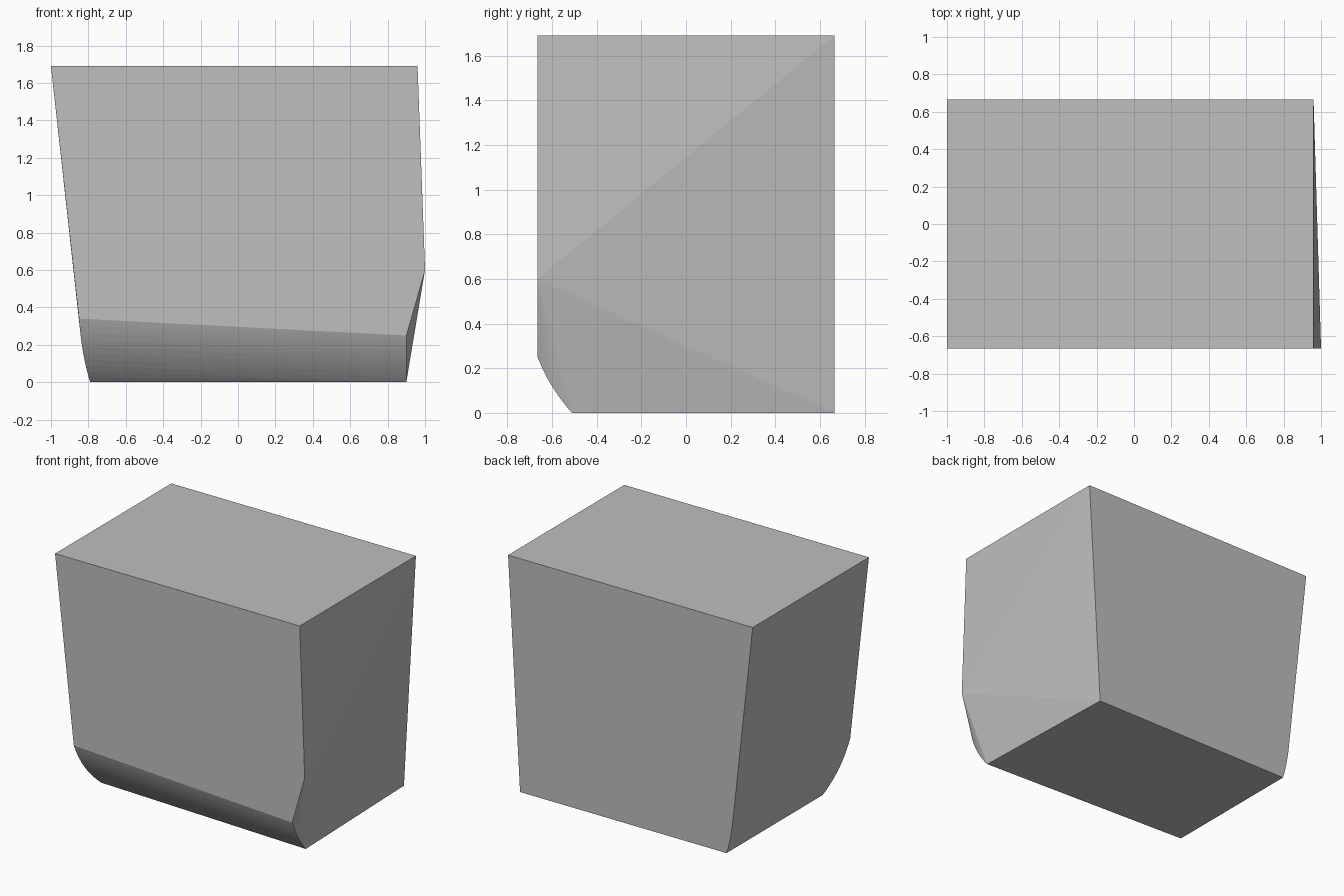
import bpy
import bmesh
from mathutils import Vector

cube = bpy.data.objects.get("Cube")
if cube:
    bpy.data.objects.remove(cube, do_unlink=True)

TOP = 1.69
FRONT, BACK = -0.665, 0.665
STEPS = 10


def arc(start, control, end):
    """Points along a quadratic curve."""
    a, b, c = Vector(start), Vector(control), Vector(end)
    params = [i / STEPS for i in range(STEPS + 1)]
    return [a * (1 - t) ** 2 + b * 2 * t * (1 - t) + c * t * t for t in params]


# Top rectangle
points = [Vector((x, y, TOP)) for x in (-1, 0.96) for y in (FRONT, BACK)]

# Slanted +x side: widest front corner and the tucked-in back foot
points += [Vector((1, FRONT, 0.6)), Vector((0.864, BACK, 0))]

# Rounded lower front edge, one curve at each end
points += arc((0.9, FRONT, 0.25), (0.9, -0.61, 0.11), (0.9, -0.51, 0))
lower_curve = arc((-0.85, FRONT, 0.34), (-0.835, -0.595, 0.14), (-0.79, -0.436, 0))
points += lower_curve

# The -x side carries the same curve straight to the back
points += [Vector((p.x, BACK, p.z)) for p in lower_curve]

# Wrap the points in one solid
bm = bmesh.new()
for p in points:
    bm.verts.new(p)
hull = bmesh.ops.convex_hull(bm, input=bm.verts)
loose = [v for v in bm.verts if not v.link_faces]
bmesh.ops.delete(bm, geom=loose, context='VERTS')
bmesh.ops.recalc_face_normals(bm, faces=bm.faces)
mesh = bpy.data.meshes.new("tapered_block")
bm.to_mesh(mesh)
bm.free()

block = bpy.data.objects.new("tapered_block", mesh)
bpy.context.collection.objects.link(block)

# Plain grey material
grey = bpy.data.materials.new("light_grey")
grey.use_nodes = True
colour = (0.52, 0.52, 0.52, 1)
grey.diffuse_color = colour
grey.node_tree.nodes["Principled BSDF"].inputs["Base Color"].default_value = colour
mesh.materials.append(grey)
